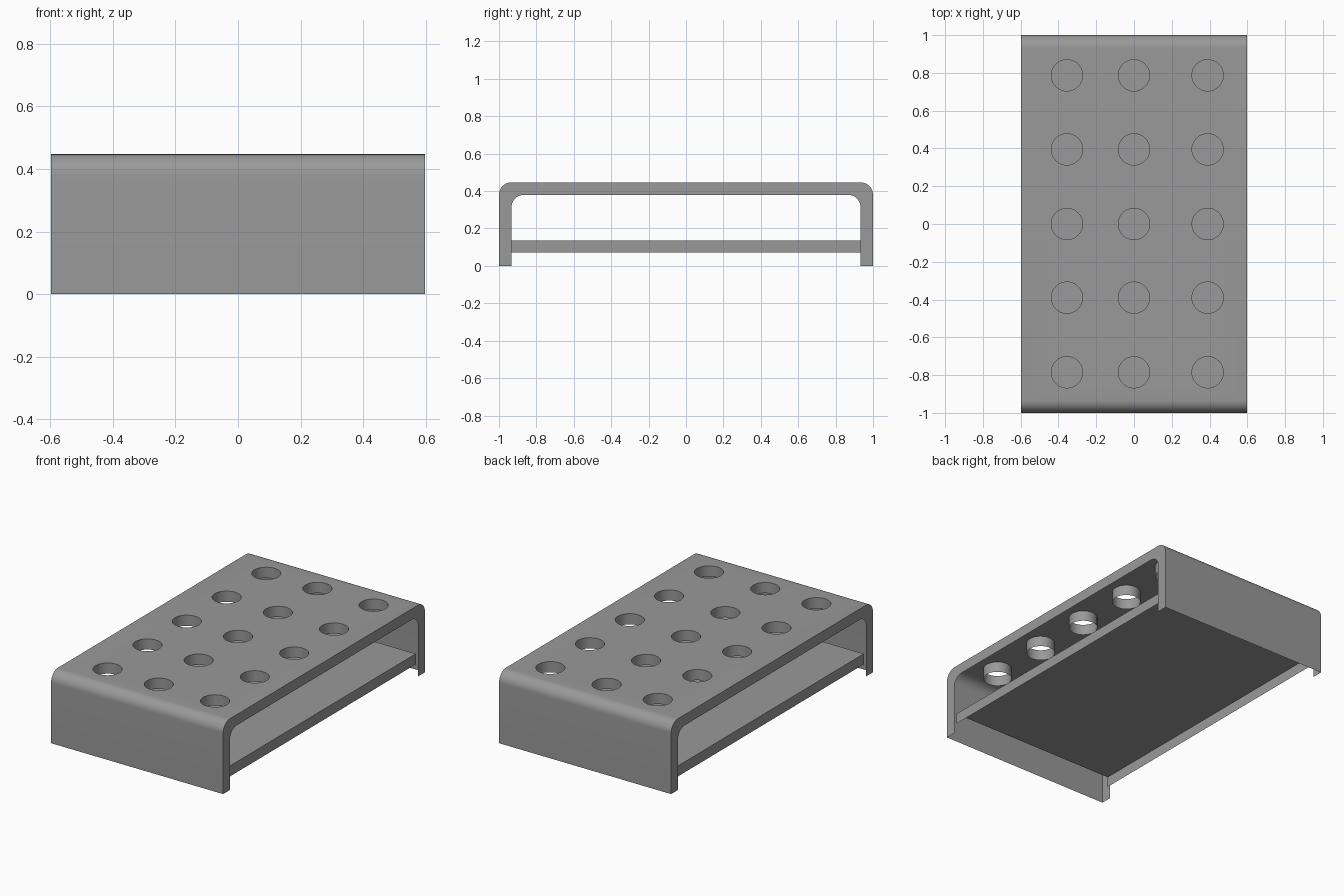
import bpy, bmesh
from math import sin, cos, pi

if "Cube" in bpy.data.objects:
    bpy.data.objects.remove(bpy.data.objects["Cube"])

W, L, H, T = 0.597, 1.0, 0.447, 0.067   # half width, half length, height, thickness
R, SEG = 0.083, 32                      # hole radius and sides
HOLES_X = (-0.355, 0.0, 0.39)
HOLES_Y = (-0.785, -0.39, 0.0, 0.395, 0.787)

grey = bpy.data.materials.new("dark_grey")
grey.diffuse_color = (0.32, 0.32, 0.32, 1)
grey.use_nodes = True
grey.node_tree.nodes["Principled BSDF"].inputs["Base Color"].default_value = grey.diffuse_color


def finish(bm, name, angle=0.6):
    bmesh.ops.remove_doubles(bm, verts=bm.verts, dist=1e-4)
    bmesh.ops.recalc_face_normals(bm, faces=bm.faces)
    me = bpy.data.meshes.new(name)
    bm.to_mesh(me)
    bm.free()
    me.materials.append(grey)
    ob = bpy.data.objects.new(name, me)
    bpy.context.collection.objects.link(ob)
    bpy.ops.object.select_all(action='DESELECT')
    ob.select_set(True)
    bpy.context.view_layer.objects.active = ob
    bpy.ops.object.shade_smooth_by_angle(angle=angle)
    return ob


def loop(bm, pts):
    vs = [bm.verts.new(p) for p in pts]
    return [bm.edges.new((a, b)) for a, b in zip(vs, vs[1:] + vs[:1])]


def quad(bm, *pts):
    bm.faces.new([bm.verts.new(p) for p in pts])


def arch(y, z, r, n=10):
    """Half profile from the foot up through a rounded corner."""
    arc = [(y - r + r * cos(i / n * pi / 2), z - r + r * sin(i / n * pi / 2))
           for i in range(n + 1)]
    return [(y, 0)] + arc


# Shell: flat top pierced by a grid of holes
bm = bmesh.new()
e = L - T
edges = loop(bm, [(-W, -e, H), (W, -e, H), (W, e, H), (-W, e, H)])
for x in HOLES_X:
    for y in HOLES_Y:
        edges += loop(bm, [(x + R * cos(2 * pi * i / SEG), y + R * sin(2 * pi * i / SEG), H)
                           for i in range(SEG)])
bmesh.ops.triangle_fill(bm, use_beauty=True, edges=edges, normal=(0, 0, 1))

# Collars lining the holes
for x in HOLES_X:
    for y in HOLES_Y:
        ring = [(x + R * cos(2 * pi * i / SEG), y + R * sin(2 * pi * i / SEG))
                for i in range(SEG + 1)]
        for a, b in zip(ring, ring[1:]):
            quad(bm, (*a, H), (*b, H), (*b, H - T), (*a, H - T))

# Rounded end walls
outer, inner = arch(L, H, T), arch(L - T, H - T, T)
for s in (-1, 1):
    for (y0, z0), (y1, z1) in zip(outer, outer[1:]):
        quad(bm, (-W, s * y0, z0), (W, s * y0, z0), (W, s * y1, z1), (-W, s * y1, z1))
finish(bm, "shell")

# Arch-shaped rim along both open sides
bm = bmesh.new()
for x in (-W, W):
    full_o = outer + [(-y, z) for y, z in reversed(outer)]
    full_i = inner + [(-y, z) for y, z in reversed(inner)]
    for o0, o1, i0, i1 in zip(full_o, full_o[1:], full_i, full_i[1:]):
        quad(bm, (x, *o0), (x, *o1), (x, *i1), (x, *i0))
finish(bm, "side_rims")

# Lower shelf: slightly recessed and open underneath, like the shell
bm = bmesh.new()
zt, zb, ws = 0.137, 0.071, 0.58
quad(bm, (-ws, -e, zt), (ws, -e, zt), (ws, e, zt), (-ws, e, zt))
for x in (-ws, ws):
    quad(bm, (x, -e, zb), (x, e, zb), (x, e, zt), (x, -e, zt))
finish(bm, "shelf")
